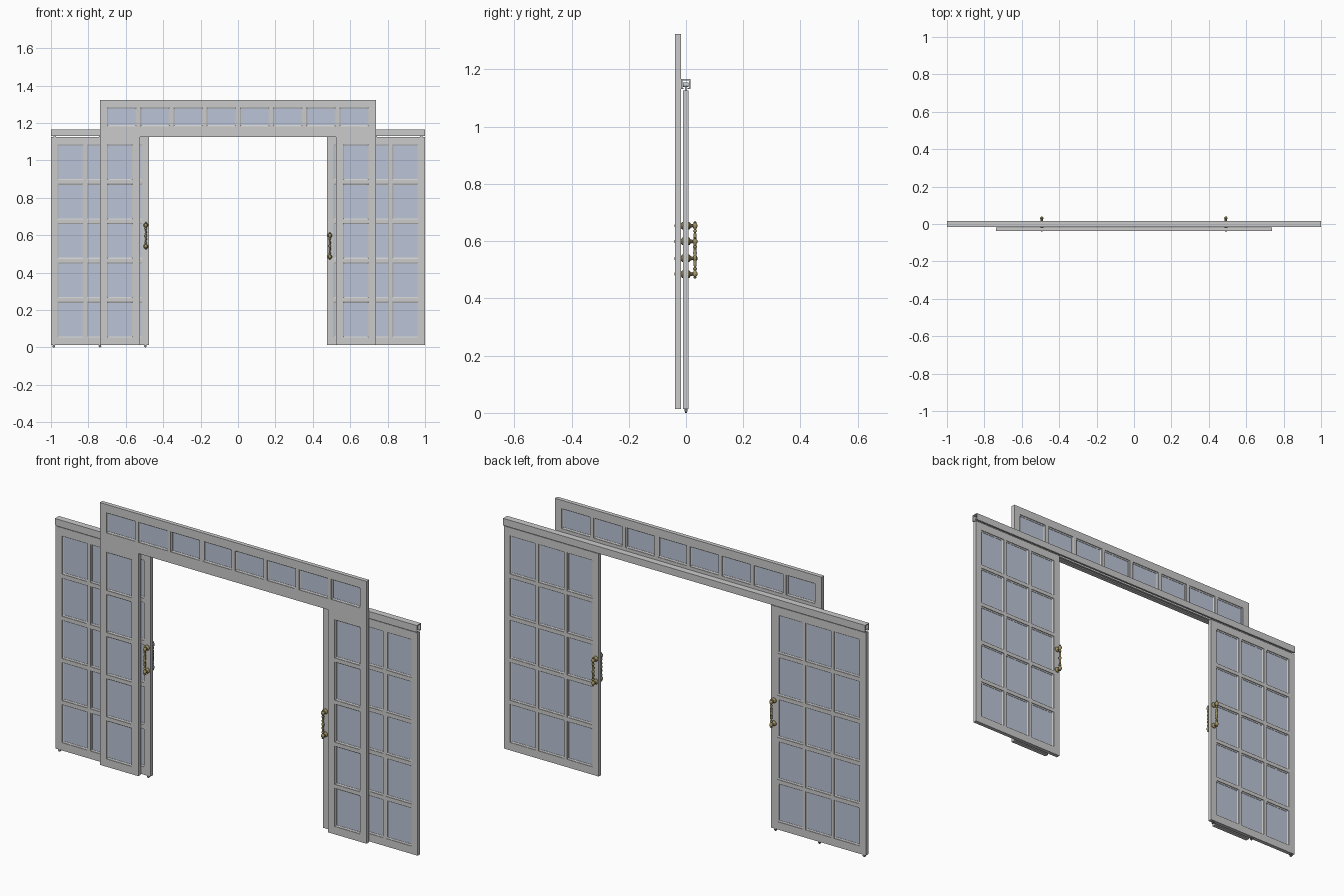
import bpy, bmesh, math
from mathutils import Vector, Matrix

if "Cube" in bpy.data.objects:
    bpy.data.objects.remove(bpy.data.objects["Cube"])


def material(name, rgb):
    m = bpy.data.materials.new(name)
    m.diffuse_color = (*rgb, 1)
    m.use_nodes = True
    m.node_tree.nodes["Principled BSDF"].inputs["Base Color"].default_value = m.diffuse_color
    return m


GLASS = material("glass_blue", (0.50, 0.56, 0.68))
BRASS = material("aged_brass", (0.36, 0.30, 0.14))
FRAME = material("painted_frame", (0.76, 0.74, 0.73))


def finish(name, bm, mat, smooth=False):
    bmesh.ops.remove_doubles(bm, verts=bm.verts, dist=1e-5)
    bmesh.ops.recalc_face_normals(bm, faces=bm.faces)
    me = bpy.data.meshes.new(name)
    bm.to_mesh(me)
    bm.free()
    ob = bpy.data.objects.new(name, me)
    bpy.context.collection.objects.link(ob)
    if mat:
        me.materials.append(mat)
    if smooth:
        bpy.context.view_layer.objects.active = ob
        ob.select_set(True)
        bpy.ops.object.shade_smooth_by_angle(angle=math.radians(40))
        ob.select_set(False)
    return ob


def add_box(bm, x0, x1, y0, y1, z0, z1):
    m = Matrix.Translation(((x0 + x1) / 2, (y0 + y1) / 2, (z0 + z1) / 2))
    bmesh.ops.create_cube(bm, size=1, matrix=m @ Matrix.Diagonal((x1 - x0, y1 - y0, z1 - z0, 1)))


def breaks(lo, hi, m0, m1, n, bar):
    """Edges of alternating bars and openings from lo to hi."""
    w = (hi - lo - m0 - m1 - bar * (n - 1)) / n
    out = [lo]
    for i in range(n):
        a = lo + m0 + i * (w + bar)
        out += [a, a + w]
    return out + [hi]


def glazed_panel(name, xs, zs, y0, y1):
    """Frame with a chamfered bead around each pane, both sides, plus glass."""
    bm, gl = bmesh.new(), bmesh.new()
    yc, e, g = (y0 + y1) / 2, 0.006, 0.0025

    def quad(pts):
        bm.faces.new([bm.verts.new(p) for p in pts])

    def rect(a, b, c, d, y):
        return [(a, y, c), (b, y, c), (b, y, d), (a, y, d)]

    for i in range(len(xs) - 1):
        for j in range(len(zs) - 1):
            a, b, c, d = xs[i], xs[i + 1], zs[j], zs[j + 1]
            pane = i % 2 and j % 2
            for y, s in ((y0, -1), (y1, 1)):
                if not pane:
                    quad(rect(a, b, c, d, y))
                    continue
                # rebate step, sloped bead, then drop to the glass
                loops = [rect(a, b, c, d, y), rect(a, b, c, d, y - s * 0.003),
                         rect(a + e, b - e, c + e, d - e, yc + s * g * 1.6),
                         rect(a + e, b - e, c + e, d - e, yc)]
                for p, q in zip(loops, loops[1:]):
                    for k in range(4):
                        n = (k + 1) % 4
                        quad([p[k], p[n], q[n], q[k]])
            if pane:
                add_box(gl, a + e, b - e, yc - g, yc + g, c + e, d - e)
    # outer edges
    for a, b in zip(xs, xs[1:]):
        for z in (zs[0], zs[-1]):
            quad([(a, y0, z), (b, y0, z), (b, y1, z), (a, y1, z)])
    for a, b in zip(zs, zs[1:]):
        for x in (xs[0], xs[-1]):
            quad([(x, y0, a), (x, y0, b), (x, y1, b), (x, y1, a)])
    finish(name + "_frame", bm, FRAME)
    finish(name + "_glass", gl, GLASS)


def lathe(bm, profile, origin, axis, seg=16):
    """Turned solid: profile of (radius, height) spun round an axis."""
    rot = Vector((0, 0, 1)).rotation_difference(Vector(axis)).to_matrix()
    rings = []
    for r, h in profile:
        rings.append([bm.verts.new(Vector(origin) + rot @ Vector(
            (r * math.cos(t * math.tau / seg), r * math.sin(t * math.tau / seg), h)))
            for t in range(seg)])
    for p, q in zip(rings, rings[1:]):
        for k in range(seg):
            n = (k + 1) % seg
            bm.faces.new([p[k], p[n], q[n], q[k]])
    bm.faces.new(rings[0][::-1])
    bm.faces.new(rings[-1])


# sliding doors and fixed side lights
door_z = breaks(0.014, 1.126, 0.039, 0.040, 5, 0.019)
for side, s in (("left", -1), ("right", 1)):
    lo, hi = sorted((s * 0.476, s * 1.0))
    glazed_panel(side + "_sliding_door", breaks(lo, hi, 0.035, 0.035, 3, 0.016),
                 door_z, -0.0105, 0.009)
    lo, hi = sorted((s * 0.524, s * 0.737))
    glazed_panel(side + "_side_light", breaks(lo, hi, 0.037, 0.037, 1, 0),
                 door_z, -0.038, -0.0175)

# transom with one row of panes
glazed_panel("transom", breaks(-0.737, 0.737, 0.037, 0.037, 8, 0.019),
             breaks(1.126, 1.324, 0.056, 0.041, 1, 0), -0.038, -0.0175)

# overhead track, a channel open at the bottom with inturned lips
bm = bmesh.new()
half = [(0.016, 1.166), (0.016, 1.131), (0.007, 1.131), (0.007, 1.135), (0.012, 1.135), (0.012, 1.162)]
prof = [(y - 0.001, z) for y, z in half] + [(-y - 0.001, z) for y, z in reversed(half)]
ends = [[bm.verts.new((x, y, z)) for y, z in prof] for x in (-1, 1)]
for k in range(len(prof)):
    n = (k + 1) % len(prof)
    bm.faces.new([ends[0][k], ends[0][n], ends[1][n], ends[1][k]])
for e in ends:
    bm.faces.new(e)
finish("overhead_track", bm, FRAME)

# hangers with rollers that run inside the track
bm = bmesh.new()
for s in (-1, 1):
    for x in (0.50, 0.738, 0.98):
        add_box(bm, s * x - 0.006, s * x + 0.006, -0.003, 0.001, 1.12, 1.15)
        lathe(bm, [(0.008, -0.009), (0.008, 0.009)], (s * x, -0.001, 1.146), (0, 1, 0), 12)
finish("door_hangers", bm, None, True)

# floor rollers under the left door
bm = bmesh.new()
for x in (-0.985, -0.738, -0.495):
    lathe(bm, [(0.007, -0.003), (0.007, 0.003)], (x, 0, 0.007), (0, 1, 0), 16)
    for y in (-0.0045, 0.0045):
        add_box(bm, x - 0.004, x + 0.004, y - 0.001, y + 0.001, 0.005, 0.016)
finish("floor_rollers", bm, material("roller_dark", (0.2, 0.2, 0.2)), True)

# turned pull handles on both faces of each door
grip_half = [(0.0065, 0.0), (0.0065, 0.004), (0.0045, 0.007), (0.0055, 0.018), (0.004, 0.034),
             (0.0065, 0.037), (0.0065, 0.040), (0.004, 0.043), (0.005, 0.048), (0.0085, 0.053),
             (0.009, 0.058), (0.0075, 0.063), (0.004, 0.066), (0.0055, 0.069), (0.002, 0.073)]
grip = [(r, -h) for r, h in reversed(grip_half[1:])] + grip_half
post = [(0.013, 0), (0.013, 0.003), (0.009, 0.006), (0.006, 0.009), (0.007, 0.012),
        (0.005, 0.015), (0.006, 0.022)]
for side, x, z in (("left", -0.493, 0.597), ("right", 0.491, 0.542)):
    for face, y, d in (("front", -0.0105, -1), ("back", 0.009, 1)):
        bm = bmesh.new()
        lathe(bm, grip, (x, d * 0.0315, z), (0, 0, 1))
        for h in (-0.057, 0.057):
            lathe(bm, post, (x, y, z + h), (0, d, 0))
        finish(f"{side}_{face}_handle", bm, BRASS, True)
